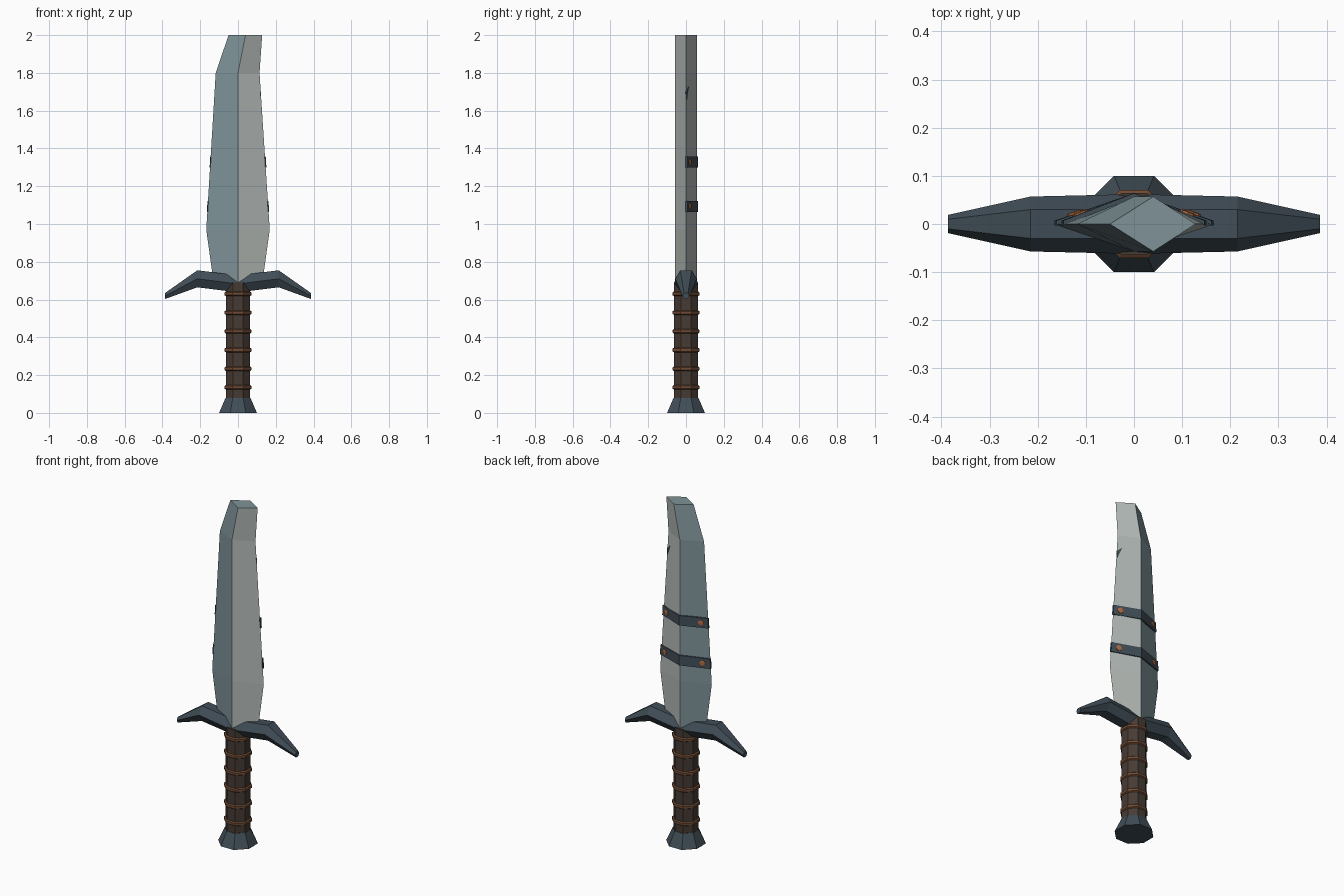
import bpy, bmesh, math
from mathutils import Vector

if "Cube" in bpy.data.objects:
    bpy.data.objects.remove(bpy.data.objects["Cube"])


def material(name, rgb):
    m = bpy.data.materials.new(name)
    m.use_nodes = True
    m.diffuse_color = (*rgb, 1)
    m.node_tree.nodes["Principled BSDF"].inputs["Base Color"].default_value = (*rgb, 1)
    return m


spine_steel = material("blue_steel", (0.21, 0.29, 0.31))
edge_steel = material("pale_steel", (0.45, 0.49, 0.47))
iron = material("dark_iron", (0.052, 0.075, 0.095))
leather = material("brown_leather", (0.062, 0.043, 0.034))
cord = material("copper_cord", (0.16, 0.07, 0.035))
copper = material("bright_copper", (0.42, 0.15, 0.055))


def loft(name, sections, *mats):
    """Join matching closed loops into a capped solid."""
    bm = bmesh.new()
    loops = [[bm.verts.new(p) for p in s] for s in sections]
    n = len(loops[0])
    for a, b in zip(loops, loops[1:]):
        for i in range(n):
            j = (i + 1) % n
            bm.faces.new((a[i], a[j], b[j], b[i]))
    bm.faces.new(loops[0])
    bm.faces.new(loops[-1])
    bmesh.ops.recalc_face_normals(bm, faces=bm.faces)
    mesh = bpy.data.meshes.new(name)
    bm.to_mesh(mesh)
    bm.free()
    for m in mats:
        mesh.materials.append(m)
    ob = bpy.data.objects.new(name, mesh)
    bpy.context.collection.objects.link(ob)
    return ob


def octagon(apothem, z):
    r = apothem / math.cos(math.pi / 8)
    angles = [math.pi / 8 + k * math.pi / 4 for k in range(8)]
    return [(r * math.cos(a), r * math.sin(a), z) for a in angles]


# Pommel, grip and cord rings
loft("pommel", [octagon(0.1, 0), octagon(0.066, 0.08)], iron)
loft("grip", [octagon(0.064, 0.07), octagon(0.064, 0.69)], leather)
for k in range(6):
    z = 0.135 + k * 0.099
    loft(f"grip_ring_{k + 1}", [octagon(0.064, z - 0.012), octagon(0.071, z - 0.007),
                                octagon(0.071, z + 0.007), octagon(0.064, z + 0.012)], cord)


# Guard: six-sided section swept along two drooping arms
def guard_section(x, z, h, mid, flat):
    return [(x, -flat, z + h), (x, flat, z + h), (x, mid, z),
            (x, flat, z - h), (x, -flat, z - h), (x, -mid, z)]


arm = [(0, 0.683, 0.045, 0.062, 0.03), (0.215, 0.71, 0.045, 0.057, 0.03),
       (0.386, 0.619, 0.016, 0.019, 0.01)]
stations = [(-s[0], *s[1:]) for s in arm[:0:-1]] + arm
loft("guard", [guard_section(*s) for s in stations], iron)

# Blade: diamond section, pale on the cutting half
RIDGE = 0.057
profile = [(0.66, -0.125, 0, 0.125), (0.97, -0.168, 0, 0.168),
           (1.8, -0.118, 0, 0.114), (2.0, -0.05, 0.04, 0.128)]
blade = loft("blade", [[(a, 0, z), (c, -RIDGE, z), (b, 0, z), (c, RIDGE, z)]
                       for z, a, c, b in profile], spine_steel, edge_steel)
for f in blade.data.polygons:
    f.material_index = int(f.normal.x > 0.1)


def half_width(z):
    return 0.168 + (z - 0.97) * (0.116 - 0.168) / 0.83


# Straps bent over the back of the blade, each with two rivets
for label, z in (("lower", 1.093), ("upper", 1.328)):
    sections = []
    for dz in (-0.029, 0.029):
        w, zz, t = half_width(z + dz), z + dz, 0.007
        sections.append([(-w - 0.003, -0.003, zz), (-w - 0.003, t, zz), (0, RIDGE + t, zz),
                         (w + 0.003, t, zz), (w + 0.003, -0.003, zz), (0, RIDGE - 0.003, zz)])
    loft(f"{label}_strap", sections, iron)
    w = half_width(z)
    for side, name in ((1, "left"), (-1, "right")):
        normal = Vector((side * RIDGE, w, 0)).normalized()
        along = Vector((-normal.y, normal.x, 0))
        x = 0.76 * w
        base = Vector((side * x, RIDGE * (1 - x / w) + 0.005, z))
        rings = []
        for d, r in ((0, 0.017), (0.006, 0.017), (0.008, 0.011)):
            rings.append([base + normal * d + r * (along * math.cos(a) + Vector((0, 0, math.sin(a))))
                          for a in (k * math.pi / 4 for k in range(8))])
        loft(f"{label}_{name}_rivet", rings, copper)

# Small dark chip on the cutting edge
chip = []
for lift in (-0.002, 0.003):
    chip.append([(half_width(z) * (1 - t), RIDGE * t + lift, z)
                 for t, z in ((0, 1.7), (0.22, 1.725), (0.04, 1.66))])
loft("edge_chip", chip, iron)
